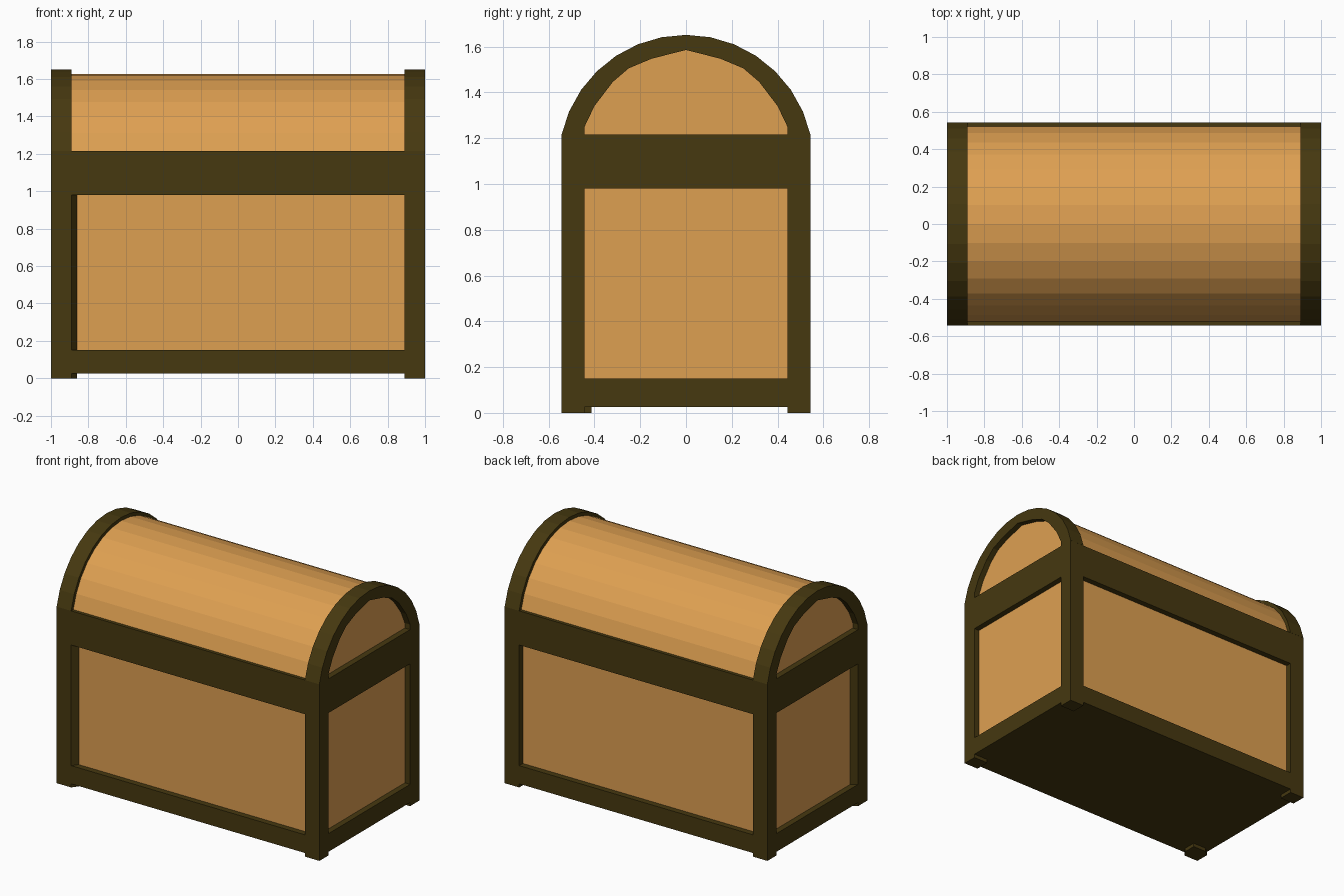
import bpy
import bmesh
import math

if "Cube" in bpy.data.objects:
    bpy.data.objects.remove(bpy.data.objects["Cube"])


def make_material(name, colour):
    mat = bpy.data.materials.new(name)
    mat.use_nodes = True
    mat.diffuse_color = colour
    mat.node_tree.nodes["Principled BSDF"].inputs["Base Color"].default_value = colour
    return mat


wood = make_material("light wood", (0.73, 0.35, 0.083, 1))
trim = make_material("dark trim", (0.061, 0.04, 0.005, 1))


def prism(name, profile, offset, mat):
    """Extrude a closed loop of 3D points along offset."""
    bm = bmesh.new()
    face = bm.faces.new([bm.verts.new(p) for p in profile])
    result = bmesh.ops.extrude_face_region(bm, geom=[face], use_keep_orig=True)
    moved = [v for v in result["geom"] if isinstance(v, bmesh.types.BMVert)]
    bmesh.ops.translate(bm, verts=moved, vec=offset)
    bmesh.ops.recalc_face_normals(bm, faces=bm.faces)
    mesh = bpy.data.meshes.new(name)
    bm.to_mesh(mesh)
    bm.free()
    mesh.materials.append(mat)
    obj = bpy.data.objects.new(name, mesh)
    bpy.context.collection.objects.link(obj)
    return obj


def box(name, x0, x1, y0, y1, z0, z1, mat):
    base = [(x0, y0, z0), (x1, y0, z0), (x1, y1, z0), (x0, y1, z0)]
    return prism(name, base, (0, 0, z1 - z0), mat)


# Main dimensions
X, Y = 1.0, 0.543          # outer half sizes
XI, YI = 0.89, 0.443       # inner edges of the corner posts
RECESS = 0.04              # depth of the panels
FLOOR, RIM = 0.025, 1.215
CENTRE, STEPS = 1.094, 14  # arch centre height and facet count


def arc(radius):
    """Arch outline in (y, z), running from one rim to the other."""
    limit = math.acos((RIM - CENTRE) / radius)
    angles = [limit * (2 * i / STEPS - 1) for i in range(STEPS + 1)]
    return [(radius * math.sin(a), CENTRE + radius * math.cos(a)) for a in angles]


# Wooden body panels and underside
px, py = X - RECESS, Y - RECESS
box("body_panels", -px, px, -py, py, 0.05, RIM - 0.01, wood)
box("floor", -px, px, -py, py, FLOOR, 0.06, trim)

# Corner posts; the front post at -x has splayed inner faces
for sx, side in ((-1, "right"), (1, "left")):
    for sy, end in ((-1, "front"), (1, "back")):
        splay = 0.03 if sx < 0 and sy < 0 else 0
        outline = [(X, Y), (XI, Y), (XI - splay, py),
                   (XI - splay, YI - splay), (px, YI - splay), (X, YI)]
        prism(f"{end}_{side}_post", [(sx * x, sy * y, 0) for x, y in outline],
              (0, 0, RIM), trim)

# Rails between the posts
for label, z0, z1 in (("lower", FLOOR, 0.15), ("upper", 0.98, RIM)):
    for s, end, side in ((-1, "front", "right"), (1, "back", "left")):
        box(f"{label}_{end}_rail", -XI, XI, *sorted((s * YI, s * Y)), z0, z1, trim)
        box(f"{label}_{side}_rail", *sorted((s * XI, s * X)), -YI, YI, z0, z1, trim)

# Faceted barrel lid
prism("barrel_lid", [(-px, y, z) for y, z in arc(0.534)], (2 * px, 0, 0), wood)

# Arched end ribs with a slightly pointed opening
half = [(0.443, RIM), (0.443, 1.25), (0.40, 1.34), (0.32, 1.445),
        (0.25, 1.505), (0.15, 1.547)]
opening = half + [(0, 1.585)] + [(-y, z) for y, z in reversed(half)]
for x0, side in ((-X, "right"), (XI, "left")):
    ring = arc(0.557) + opening
    prism(f"{side}_lid_rib", [(x0, y, z) for y, z in ring], (X - XI, 0, 0), trim)
